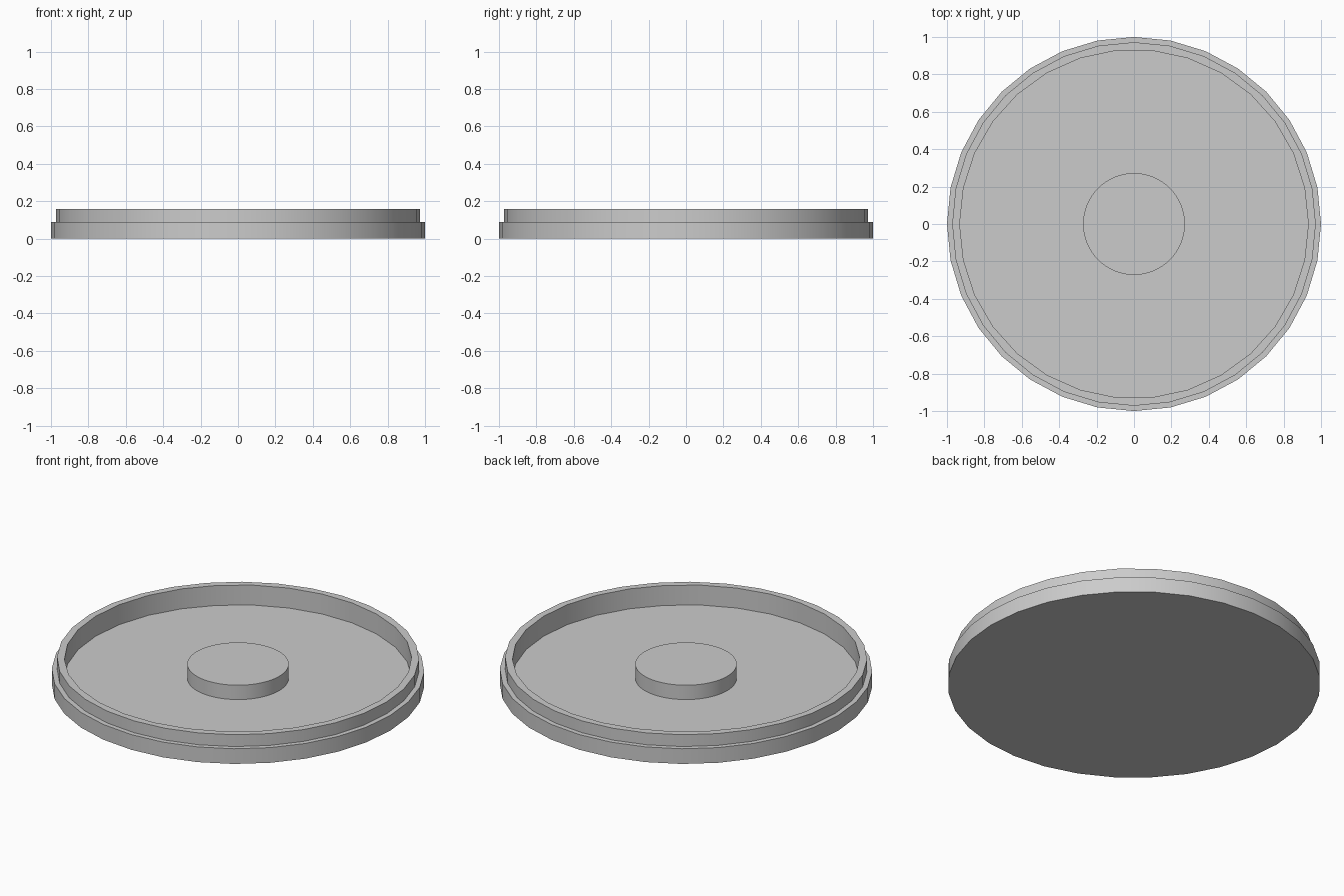
import bpy, bmesh
from math import sin, cos, tau, radians

if "Cube" in bpy.data.objects:
    bpy.data.objects.remove(bpy.data.objects["Cube"])


def ring(bm, r, z, n):
    return [bm.verts.new((r * cos(tau * i / n), r * sin(tau * i / n), z)) for i in range(n)]


def wall(bm, a, b):
    n = len(a)
    for i in range(n):
        j = (i + 1) % n
        bm.faces.new((a[i], a[j], b[j], b[i]))


def finish(bm, name):
    bmesh.ops.recalc_face_normals(bm, faces=bm.faces)
    mesh = bpy.data.meshes.new(name)
    bm.to_mesh(mesh)
    bm.free()
    ob = bpy.data.objects.new(name, mesh)
    bpy.context.collection.objects.link(ob)
    bpy.ops.object.select_all(action='DESELECT')
    ob.select_set(True)
    bpy.context.view_layer.objects.active = ob
    bpy.ops.object.shade_smooth_by_angle(angle=radians(30))
    return ob


RIM_Z, STEP_Z, FLOOR_Z = 0.16, 0.09, 0.042

# Dish: stepped 32-sided outside, 30-sided recess
bm = bmesh.new()
outer = [ring(bm, r, z, 32) for r, z in
         ((1, 0), (1, STEP_Z), (0.972, STEP_Z), (0.972, RIM_Z))]
for a, b in zip(outer, outer[1:]):
    wall(bm, a, b)
bm.faces.new(outer[0][::-1])
inner_top = ring(bm, 0.932, RIM_Z, 30)
inner_floor = ring(bm, 0.932, FLOOR_Z, 30)
wall(bm, inner_top, inner_floor)
bm.faces.new(inner_floor)
# Flat rim joining the two different side counts
rim_edges = [bm.edges.get((l[i - 1], l[i])) for l in (outer[-1], inner_top) for i in range(len(l))]
bmesh.ops.triangle_fill(bm, edges=rim_edges, use_beauty=True, normal=(0, 0, 1))
finish(bm, "dish")

# Central round boss standing on the floor
bm = bmesh.new()
low, high = ring(bm, 0.272, FLOOR_Z, 96), ring(bm, 0.272, 0.127, 96)
wall(bm, low, high)
bm.faces.new(high)
finish(bm, "centre_boss")
